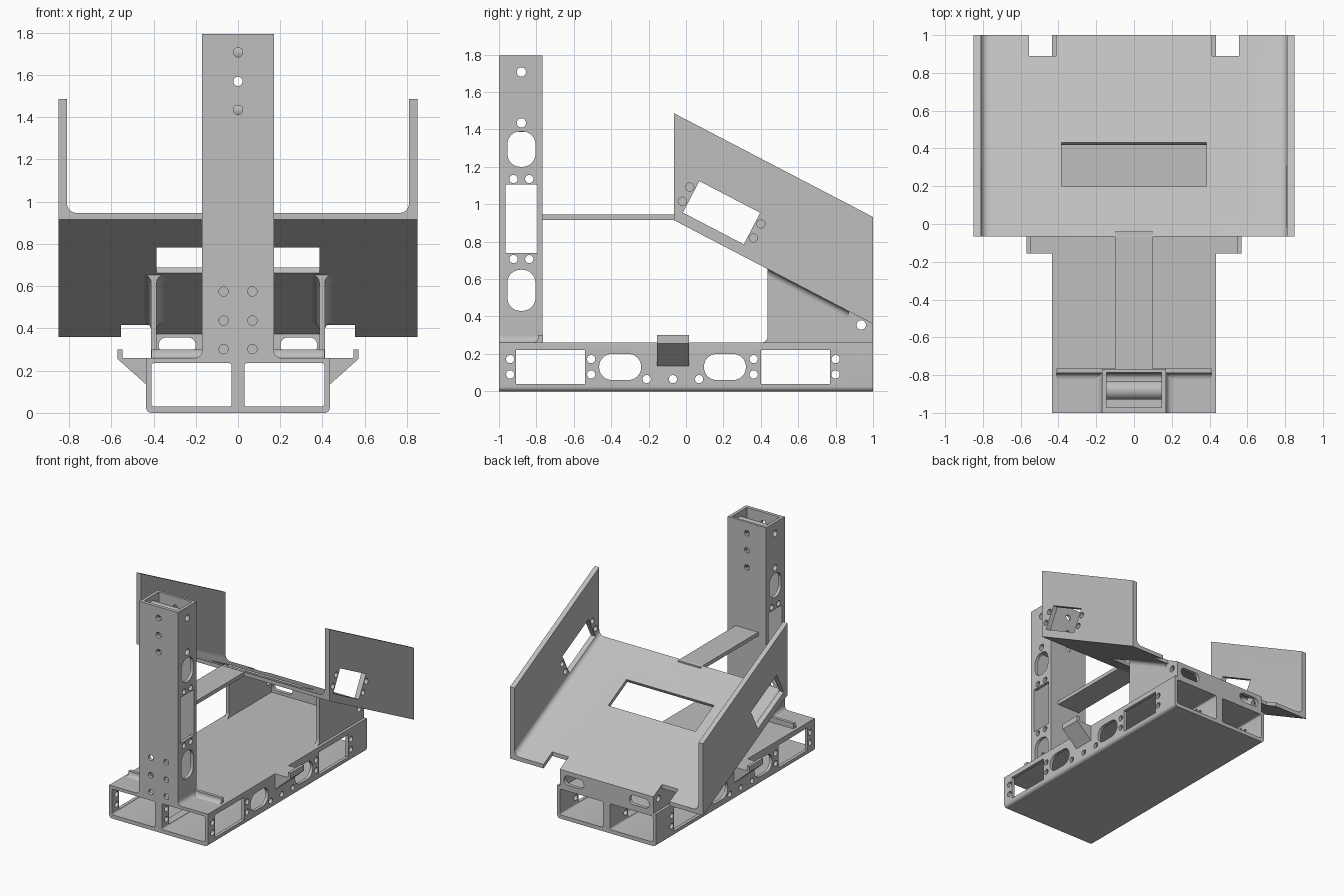
import bpy, bmesh
from math import sin, cos, pi, radians
from mathutils import Vector

cube = bpy.data.objects.get("Cube")
if cube:
    bpy.data.objects.remove(cube)

SLOPE = -0.521           # ramp fall per unit of y
TILT = radians(-27.5)
RAMP_Y, RAMP_Z = -0.065, 0.915   # underside of the ramp at its front edge

grey = bpy.data.materials.new("light grey plastic")
grey.use_nodes = True
COLOUR = (0.52, 0.52, 0.52, 1)
grey.diffuse_color = COLOUR
grey.node_tree.nodes["Principled BSDF"].inputs["Base Color"].default_value = COLOUR


def rounded(cx, cy, w, h, r=0.0, angle=0.0, steps=8):
    """Rounded rectangle outline, also used for slots and circles."""
    pts = []
    for k, (sx, sy) in enumerate(((1, 1), (-1, 1), (-1, -1), (1, -1))):
        for i in range(steps + 1 if r else 1):
            a = (k + i / steps) * pi / 2
            x = sx * (w / 2 - r) + r * cos(a)
            y = sy * (h / 2 - r) + r * sin(a)
            p = (cx + x * cos(angle) - y * sin(angle), cy + x * sin(angle) + y * cos(angle))
            if not pts or (Vector(p) - Vector(pts[-1])).length > 1e-5:
                pts.append(p)
    if (Vector(pts[0]) - Vector(pts[-1])).length < 1e-5:
        pts.pop()
    return pts


def circle(cx, cy, r=0.022):
    return rounded(cx, cy, 2 * r, 2 * r, r, steps=6)


def prism(name, outlines, axis, a, b, shear=0.0):
    """Extrude 2D outlines along an axis; shear lets y prisms follow the ramp."""
    place = {"x": lambda u, v, t: (t, u, v),
             "y": lambda u, v, t: (u, t, v + shear * (t - RAMP_Y)),
             "z": lambda u, v, t: (u, v, t)}[axis]
    bm = bmesh.new()
    for pts in outlines:
        lo = [bm.verts.new(place(u, v, a)) for u, v in pts]
        hi = [bm.verts.new(place(u, v, b)) for u, v in pts]
        bm.faces.new(lo)
        bm.faces.new(hi[::-1])
        for i in range(len(pts)):
            j = (i + 1) % len(pts)
            bm.faces.new((lo[i], lo[j], hi[j], hi[i]))
    bmesh.ops.recalc_face_normals(bm, faces=bm.faces)
    mesh = bpy.data.meshes.new(name)
    bm.to_mesh(mesh)
    bm.free()
    mesh.materials.append(grey)
    obj = bpy.data.objects.new(name, mesh)
    bpy.context.collection.objects.link(obj)
    return obj


def cut(obj, outlines, axis, a, b, shear=0.0):
    """Subtract prisms from a part and bake the result."""
    cutter = prism("cutter", outlines, axis, a, b, shear)
    mod = obj.modifiers.new("cut", "BOOLEAN")
    mod.operation, mod.solver, mod.object = "DIFFERENCE", "EXACT", cutter
    graph = bpy.context.evaluated_depsgraph_get()
    mesh = bpy.data.meshes.new_from_object(obj.evaluated_get(graph))
    obj.modifiers.clear()
    obj.data = mesh
    bpy.data.objects.remove(cutter)


def box(x0, x1, y0, y1):
    return [(x0, y0), (x1, y0), (x1, y1), (x0, y1)]


def fillet(x, z, sx, sz, r):
    """Concave corner outline growing from the corner (x, z)."""
    arc = [(x + sx * r * (1 - sin(t * pi / 12)), z + sz * r * (1 - cos(t * pi / 12)))
           for t in range(7)]
    return [(x, z)] + arc


# Base: two open channels with rounded lower edges
base = prism("base", [rounded(0, 0.14, 0.87, 0.28, 0.025)], "y", -1, 1)
cut(base, [box(-1, 1, 0.26, 0.5)], "y", -1.1, 1.1)
cut(base, [rounded(s * 0.22, 0.133, 0.38, 0.205, 0.012, steps=3) for s in (-1, 1)],
    "y", -1.1, 1.1)
side_holes = [rounded(y, 0.13, 0.37, 0.18) for y in (-0.725, 0.585)]
side_holes += [rounded(y, 0.13, 0.225, 0.14, 0.0695) for y in (-0.352, 0.208)]
side_holes += [circle(y, z) for y in (-0.94, -0.507, 0.362, 0.8) for z in (0.09, 0.172)]
side_holes += [circle(y, 0.065) for y in (-0.21, -0.07, 0.07)]
cut(base, side_holes, "x", -0.6, 0.6)

# Tower: hollow mast with side windows and bolt holes
tower = prism("tower", [box(-0.17, 0.17, -1, -0.767)], "z", 0.255, 1.795)
cut(tower, [box(-0.145, 0.145, -0.972, -0.787)], "z", 0.26, 1.9)
windows = [rounded(-0.88, z, 0.15, h, 0.07) for z, h in ((1.295, 0.19), (0.54, 0.22))]
windows += [rounded(-0.88, 0.922, 0.17, 0.365)]
windows += [circle(y, z) for y in (-0.922, -0.838) for z in (1.135, 0.707)]
windows += [circle(-0.88, z, 0.025) for z in (1.707, 1.435)]
cut(tower, windows, "x", -0.5, 0.5)
cut(tower, [circle(0, z) for z in (1.707, 1.57, 1.435)], "y", -1.1, -0.7)
cut(tower, [circle(s * 0.068, z) for s in (-1, 1) for z in (0.575, 0.437, 0.302)],
    "y", -1.1, -0.9)

# Cross tubes inside the tower
for label, z in (("upper", 1.707), ("lower", 1.435)):
    tube = prism(label + "_cross_tube", [circle(-0.88, z, 0.05)], "x", -0.146, 0.146)
    cut(tube, [circle(-0.88, z, 0.025)], "x", -0.3, 0.3)

# Lip behind the tower and corner fillets
prism("rear_lip", [box(-0.41, 0.41, 0.255, 0.3)], "y", -0.79, -0.765)
prism("lip_fillet", [fillet(-0.79, 0.26, -1, 1, 0.03)], "x", -0.41, 0.41)
prism("tower_fillets", [fillet(s * 0.17, 0.26, s, 1, 0.035) for s in (-1, 1)],
      "y", -1, -0.767)

# Arm joining tower and ramp
prism("arm", [box(-0.1, 0.1, 0.915, 0.945)], "y", -0.775, -0.04)

# Ramp tray: sloped floor between tall side walls
tray = prism("ramp_tray", [[(RAMP_Y, RAMP_Z), (1, 0.36), (1, 0.932), (RAMP_Y, 1.487)]],
             "x", -0.85, 0.85)
cut(tray, [rounded(0, 1.947, 1.62, 2.0, 0.045)], "y", -0.3, 1.3, SLOPE)
cut(tray, [rounded(0.308, 0.735, 0.26, 0.14, 0, TILT)], "x", -0.385, 0.385)
cut(tray, [box(min(s * 0.412, s * 0.555), max(s * 0.412, s * 0.555), 0.89, 1.1)
           for s in (-1, 1)], "z", 0.2, 0.7)
cut(tray, [rounded(0.19, 0.955, 0.367, 0.19, 0, TILT)], "x", -1, 1)
cut(tray, [circle(0.02, 1.092), circle(-0.02, 1.016),
           circle(0.4, 0.895), circle(0.36, 0.82)], "x", 0.7, 1)

# Ramp supports standing on the base
under_z = RAMP_Z + SLOPE * (0.437 - RAMP_Y)
for label, s in (("left", 1), ("right", -1)):
    outline = [(0.437, 0.255), (1, 0.255), (1, 0.365), (0.437, under_z + 0.005)]
    wall = prism(label + "_ramp_support", [outline], "x", s * 0.385, s * 0.412)
    cut(wall, [circle(0.937, 0.355, 0.025)], "x", s * 0.3, s * 0.5)
    prism(label + "_support_fillet", [fillet(s * 0.412, RAMP_Z, s, -1, 0.035),
          fillet(s * 0.385, RAMP_Z, -s, -1, 0.035)], "y", 0.437, 0.87, SLOPE)
    prism(label + "_foot_fillet", [fillet(0.437, 0.26, -1, 1, 0.035)],
          "x", s * 0.385, s * 0.412)

    # Side hook with upturned lip
    hook = [(0.43, 0.26), (0.547, 0.26), (0.547, 0.3), (0.57, 0.3), (0.57, 0.255), (0.43, 0.13)]
    prism(label + "_hook", [[(s * x, z) for x, z in hook]], "y", -0.155, 0.015)

# Slotted wall under the low end of the ramp
back = prism("back_wall", [box(-0.412, 0.412, 0.255, 0.375)], "y", 0.972, 1)
cut(back, [rounded(s * 0.288, 0.32, 0.175, 0.075, 0.037) for s in (-1, 1)], "y", 0.9, 1.1)

# Smooth the round holes and fillets while keeping edges crisp
bpy.ops.object.select_all(action="DESELECT")
for obj in bpy.context.collection.objects:
    if obj.type == "MESH" and grey.name in obj.data.materials:
        obj.select_set(True)
        bpy.context.view_layer.objects.active = obj
bpy.ops.object.shade_smooth_by_angle(angle=radians(32))
